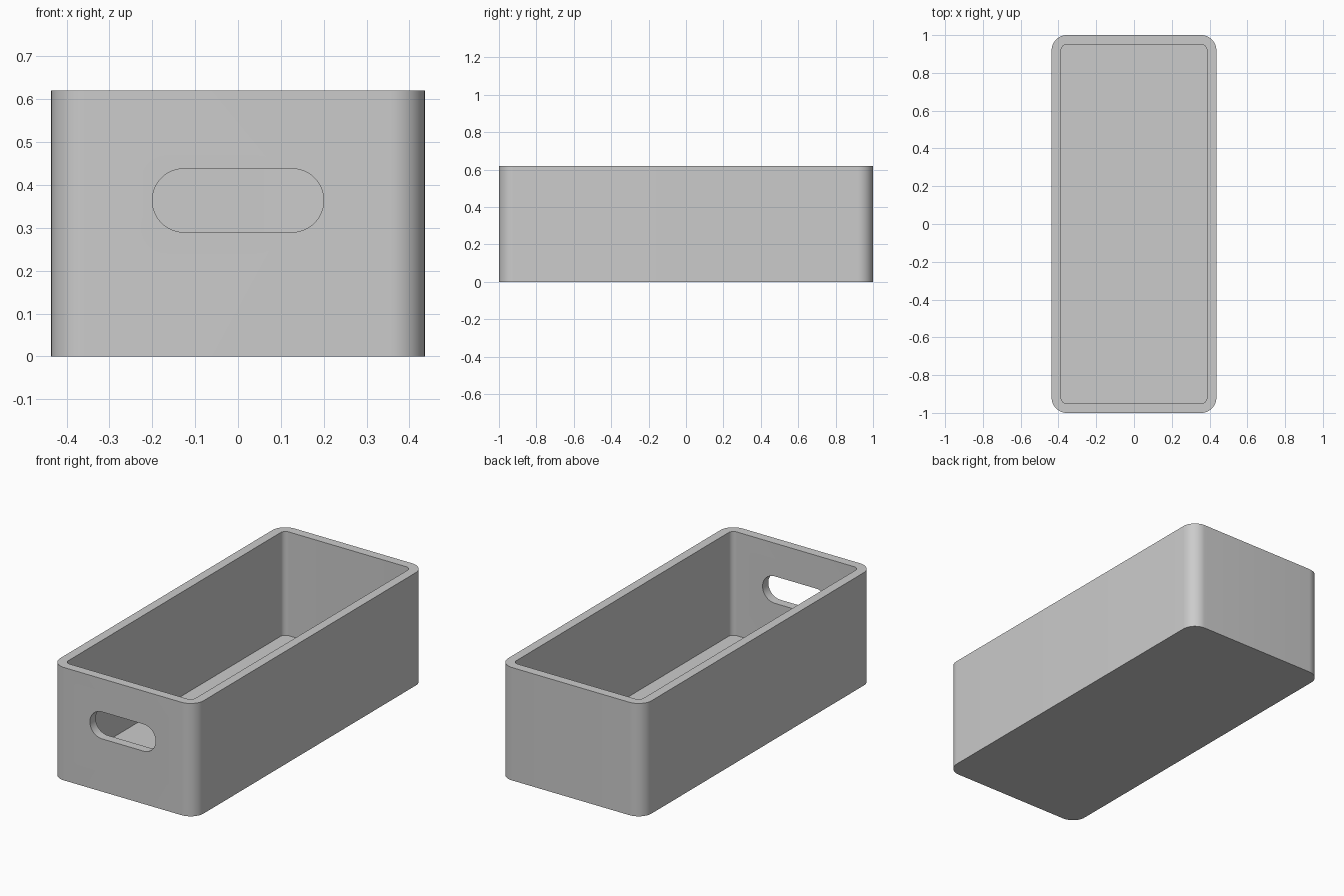
import bpy, bmesh, math
from mathutils import Matrix

if "Cube" in bpy.data.objects:
    bpy.data.objects.remove(bpy.data.objects["Cube"], do_unlink=True)

HALF_X, HALF_Y, HEIGHT = 0.436, 1.0, 0.62
WALL, RADIUS, STEPS = 0.05, 0.08, 12

grey = bpy.data.materials.new("plain_grey")
grey.use_nodes = True
colour = (0.6, 0.6, 0.6, 1)
grey.diffuse_color = colour
grey.node_tree.nodes["Principled BSDF"].inputs["Base Color"].default_value = colour


def rounded_outline(half_w, half_d, radius):
    """Counter-clockwise rounded rectangle."""
    points = []
    for i, (sx, sy) in enumerate([(1, 1), (-1, 1), (-1, -1), (1, -1)]):
        for s in range(STEPS + 1):
            a = math.pi / 2 * (i + s / STEPS)
            points.append((sx * (half_w - radius) + radius * math.cos(a),
                           sy * (half_d - radius) + radius * math.sin(a)))
    return points


def prism(name, outline, bottom, top):
    bm = bmesh.new()
    base = bm.faces.new([bm.verts.new((x, y, bottom)) for x, y in outline])
    result = bmesh.ops.extrude_face_region(bm, geom=[base])
    moved = [g for g in result["geom"] if isinstance(g, bmesh.types.BMVert)]
    bmesh.ops.translate(bm, verts=moved, vec=(0, 0, top - bottom))
    bmesh.ops.remove_doubles(bm, verts=bm.verts, dist=1e-5)
    bmesh.ops.recalc_face_normals(bm, faces=bm.faces)
    mesh = bpy.data.meshes.new(name)
    bm.to_mesh(mesh)
    bm.free()
    obj = bpy.data.objects.new(name, mesh)
    bpy.context.collection.objects.link(obj)
    mesh.materials.append(grey)
    return obj


# Solid body with rounded upright corners
box = prism("storage_box", rounded_outline(HALF_X, HALF_Y, RADIUS), 0, HEIGHT)

# Open cavity above the floor
cavity = prism("cavity_cutter",
               rounded_outline(HALF_X - WALL, HALF_Y - WALL, RADIUS - WALL),
               WALL, HEIGHT + 0.1)

# Pill-shaped handle slot through the front wall only
slot = prism("handle_slot_cutter", rounded_outline(0.2, 0.074, 0.0739), -0.1, 0.1)
slot.data.transform(Matrix.Translation((0, WALL / 2 - HALF_Y, 0.364))
                    @ Matrix.Rotation(math.pi / 2, 4, "X"))

bpy.context.view_layer.objects.active = box
box.select_set(True)
for cutter in (cavity, slot):
    mod = box.modifiers.new(cutter.name, "BOOLEAN")
    mod.operation, mod.solver, mod.object = "DIFFERENCE", "EXACT", cutter
    bpy.ops.object.modifier_apply(modifier=mod.name)
    bpy.data.objects.remove(cutter, do_unlink=True)

bpy.ops.object.select_all(action="DESELECT")
box.select_set(True)
bpy.ops.object.shade_smooth_by_angle(angle=math.radians(30))
